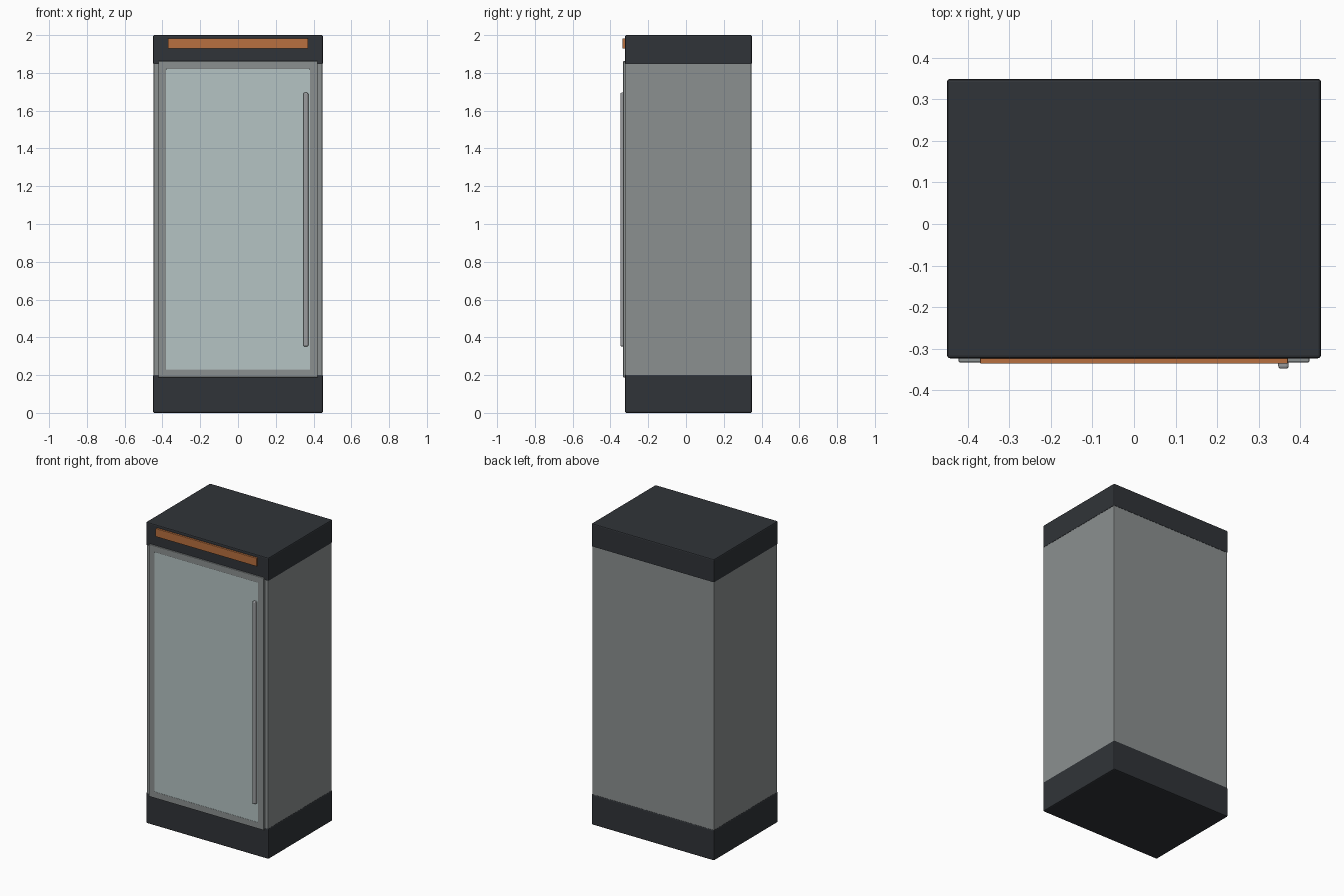
import bpy, bmesh

if "Cube" in bpy.data.objects:
    bpy.data.objects.remove(bpy.data.objects["Cube"])


def material(name, rgb):
    m = bpy.data.materials.new(name)
    m.diffuse_color = (*rgb, 1)
    m.use_nodes = True
    m.node_tree.nodes["Principled BSDF"].inputs["Base Color"].default_value = m.diffuse_color
    return m


DARK = material("dark_plastic", (0.03, 0.034, 0.04))
STEEL = material("steel", (0.26, 0.28, 0.28))
CHROME = material("handle_metal", (0.32, 0.33, 0.34))
GLASS = material("pale_glass", (0.46, 0.55, 0.55))
ORANGE = material("orange_sign", (0.48, 0.16, 0.05))


def finish(name, bm, mat, bevel, segments=2):
    mesh = bpy.data.meshes.new(name)
    bmesh.ops.recalc_face_normals(bm, faces=bm.faces)
    bm.to_mesh(mesh)
    bm.free()
    ob = bpy.data.objects.new(name, mesh)
    bpy.context.collection.objects.link(ob)
    mesh.materials.append(mat)
    if bevel:
        mod = ob.modifiers.new("bevel", 'BEVEL')
        mod.width = bevel
        mod.segments = segments
    return ob


def box(name, x, y, z, mat, bevel=0.0, segments=2):
    """Box from (min, max) pairs on each axis."""
    bm = bmesh.new()
    bmesh.ops.create_cube(bm, size=1)
    for v in bm.verts:
        for i, (lo, hi) in enumerate((x, y, z)):
            v.co[i] = hi if v.co[i] > 0 else lo
    return finish(name, bm, mat, bevel, segments)


def ring(name, outer, inner, y, mat, bevel):
    """Rectangular frame; outer and inner are (half width, z min, z max)."""
    bm = bmesh.new()
    loops = []
    for (w, z0, z1), depth in ((outer, y[0]), (inner, y[0]), (inner, y[1]), (outer, y[1])):
        loops.append([bm.verts.new((px, depth, pz))
                      for px, pz in ((-w, z0), (w, z0), (w, z1), (-w, z1))])
    for a in range(4):
        p, q = loops[a], loops[(a + 1) % 4]
        for i in range(4):
            j = (i + 1) % 4
            bm.faces.new((p[i], p[j], q[j], q[i]))
    return finish(name, bm, mat, bevel)


# Cabinet
FRONT, BACK = -0.323, 0.349
box("base", (-0.45, 0.45), (FRONT, BACK), (0, 0.203), DARK, 0.007)
box("cabinet_body", (-0.447, 0.447), (FRONT + 0.002, BACK - 0.003), (0.19, 1.86), STEEL, 0.004)
box("top_cap", (-0.45, 0.45), (FRONT, BACK), (1.845, 2.0), DARK, 0.007)

# Door
ring("door_frame", (0.422, 0.188, 1.862), (0.38, 0.23, 1.82), (-0.333, -0.315), STEEL, 0.003)
box("door_glass", (-0.381, 0.381), (-0.331, -0.315), (0.229, 1.821), GLASS)
box("door_handle", (0.347, 0.372), (-0.348, -0.325), (0.352, 1.695), CHROME, 0.006, 3)

# Sign strip on the top cap
box("sign_strip", (-0.37, 0.37), (-0.336, -0.318), (1.928, 1.982), ORANGE, 0.002)
